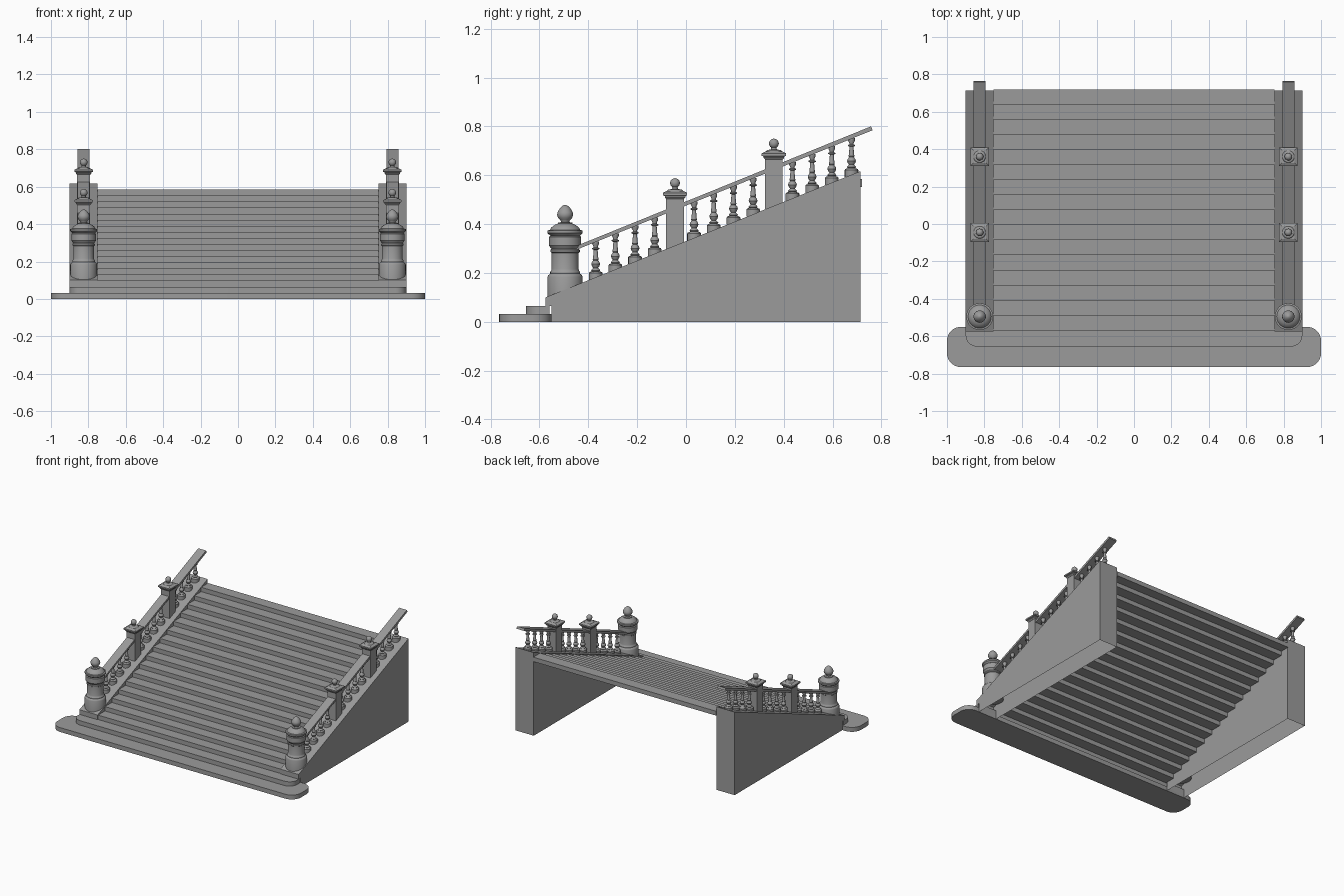
import bpy, bmesh, math
from mathutils import Vector

if "Cube" in bpy.data.objects:
    bpy.data.objects.remove(bpy.data.objects["Cube"])

RISE, RUN = 0.0325, 0.0806
SLOPE = RISE / RUN
X_RAIL = 0.825

# Dark grey stone
stone = bpy.data.materials.new("stone")
stone.diffuse_color = (0.33, 0.33, 0.33, 1)
stone.use_nodes = True
stone.node_tree.nodes["Principled BSDF"].inputs["Base Color"].default_value = stone.diffuse_color


def finish(name, bm, smooth=False):
    me = bpy.data.meshes.new(name)
    bm.to_mesh(me)
    bm.free()
    me.materials.append(stone)
    ob = bpy.data.objects.new(name, me)
    bpy.context.collection.objects.link(ob)
    if smooth:
        bpy.ops.object.select_all(action='DESELECT')
        ob.select_set(True)
        bpy.context.view_layer.objects.active = ob
        bpy.ops.object.shade_smooth_by_angle(angle=math.radians(30))
    return ob


def fix_normals(bm):
    bmesh.ops.recalc_face_normals(bm, faces=bm.faces[:])


def prism(bm, points, offset):
    """Extrude a closed 3D outline along an offset vector."""
    face = bm.faces.new([bm.verts.new(p) for p in points])
    ext = bmesh.ops.extrude_face_region(bm, geom=[face])
    verts = [g for g in ext['geom'] if isinstance(g, bmesh.types.BMVert)]
    bmesh.ops.translate(bm, vec=Vector(offset), verts=verts)
    fix_normals(bm)


def box(bm, x0, x1, y0, y1, z0, z1):
    prism(bm, [(x0, y0, z0), (x1, y0, z0), (x1, y1, z0), (x0, y1, z0)], (0, 0, z1 - z0))


def lathe(bm, profile, x, y, z, sides=24, turn=0.0):
    """Revolve (radius, height) pairs around a vertical axis."""
    rings = []
    for r, h in profile:
        rings.append([bm.verts.new((x + r * math.cos(turn + 2 * math.pi * i / sides),
                                    y + r * math.sin(turn + 2 * math.pi * i / sides), z + h))
                      for i in range(sides)])
    for a, b in zip(rings, rings[1:]):
        for i in range(sides):
            j = (i + 1) % sides
            bm.faces.new((a[i], a[j], b[j], b[i]))
    bm.faces.new(rings[0])
    bm.faces.new(rings[-1])
    fix_normals(bm)


def rounded_slab(name, hx, y0, y1, z0, z1, r, back_round):
    pts = []
    corners = [(hx - r, y0 + r, -90, True), (hx - r, y1 - r, 0, back_round),
               (r - hx, y1 - r, 90, back_round), (r - hx, y0 + r, 180, True)]
    for cx, cy, start, rounded in corners:
        if rounded:
            for k in range(9):
                a = math.radians(start + 90 * k / 8)
                pts.append((cx + r * math.cos(a), cy + r * math.sin(a), z0))
        else:
            pts.append((math.copysign(hx, cx), y1, z0))
    bm = bmesh.new()
    prism(bm, pts, (0, 0, z1 - z0))
    return finish(name, bm, True)


def wall_top(y):
    return 0.1 + SLOPE * (y + 0.575)


def rail_z(y):
    return 0.306 + 0.405 * (y + 0.441)


# Two wide rounded bottom steps
rounded_slab("bottom_step", 1.0, -0.765, -0.55, 0, RISE, 0.075, True)
rounded_slab("second_step", 0.9, -0.655, -0.56, RISE, 2 * RISE, 0.06, False)

# Main flight, open below
bm = bmesh.new()
for i in range(16):
    y = -0.57 + i * RUN
    box(bm, -0.75, 0.75, y, min(y + RUN + 0.01, 0.72), (i + 2) * RISE, (i + 3) * RISE)
finish("stair_flight", bm)

NEWEL = [(.072, 0), (.072, .084), (.069, .091), (.061, .097), (.061, .104), (.057, .11),
         (.055, .116), (.055, .182), (.060, .186), (.060, .194), (.056, .198), (.066, .212),
         (.066, .248), (.060, .252), (.072, .263), (.072, .274), (.062, .276), (.056, .287),
         (.040, .298), (.030, .302), (.030, .306), (.017, .308), (.018, .314), (.029, .326),
         (.033, .338), (.031, .349), (.022, .364), (.012, .374), (.003, .379)]
BALUSTER = [(.028, -.012), (.028, .017), (.025, .021), (.016, .024), (.019, .028), (.014, .034),
            (.010, .038), (.015, .045), (.018, .053), (.016, .061), (.010, .069), (.012, .073),
            (.0105, .082), (.008, .112), (.015, .115), (.015, .119), (.009, .122), (.009, .127),
            (.014, .136), (.014, .147)]
BALL = [(.034, 0), (.028, .006), (.012, .009), (.011, .013)] + [
    (.02 * math.sin(math.radians(a)), .033 - .02 * math.cos(math.radians(a)))
    for a in range(35, 180, 12)]
CAP = [(.036, -.004), (.042, .004), (.042, .009), (.05, .012), (.05, .022), (.034, .03)]

for side, s in (("left", -1), ("right", 1)):
    x = s * X_RAIL
    # Sloping side wall, hollow beneath
    bm = bmesh.new()
    outline = [(-0.55, 0), (0.715, 0), (0.715, 0.617), (-0.575, 0.1), (-0.575, 0.065), (-0.55, 0.065)]
    prism(bm, [(s * 0.75, y, z) for y, z in outline], (s * 0.15, 0, 0))
    under = [f for f in bm.faces if f.normal.z < -0.9]
    bmesh.ops.delete(bm, geom=under, context='FACES')
    finish(side + "_side_wall", bm)

    # Turned newel at the foot
    bm = bmesh.new()
    lathe(bm, NEWEL, x, -0.495, 0.1, 32)
    finish(side + "_newel", bm, True)

    # Square posts with moulded caps, and ball finials
    for n, y in enumerate((-0.045, 0.36)):
        z = 0.506 + 0.162 * n
        bm = bmesh.new()
        box(bm, x - .035, x + .035, y - .036, y + .036, wall_top(y) - .015, z)
        lathe(bm, [(h * math.sqrt(2), dz) for h, dz in CAP], x, y, z, 4, math.pi / 4)
        finish(f"{side}_post_{n + 1}", bm)
        bm = bmesh.new()
        lathe(bm, BALL, x, y, z + .029)
        finish(f"{side}_post_finial_{n + 1}", bm, True)

    # Turned balusters, skipping the post positions
    bm = bmesh.new()
    for k in range(14):
        if k not in (4, 9):
            y = -0.37 + k * RUN
            lathe(bm, BALUSTER, x, y, wall_top(y), 16)
    finish(side + "_balusters", bm, True)

    # Sloping handrail
    bm = bmesh.new()
    y0, y1, t = -0.45, 0.76, 0.008
    prism(bm, [(x - .032, y0, rail_z(y0) - t), (x - .032, y1 + .004, rail_z(y1) - t),
               (x - .032, y1 - .002, rail_z(y1) + t), (x - .032, y0, rail_z(y0) + t)], (.064, 0, 0))
    finish(side + "_handrail", bm)
